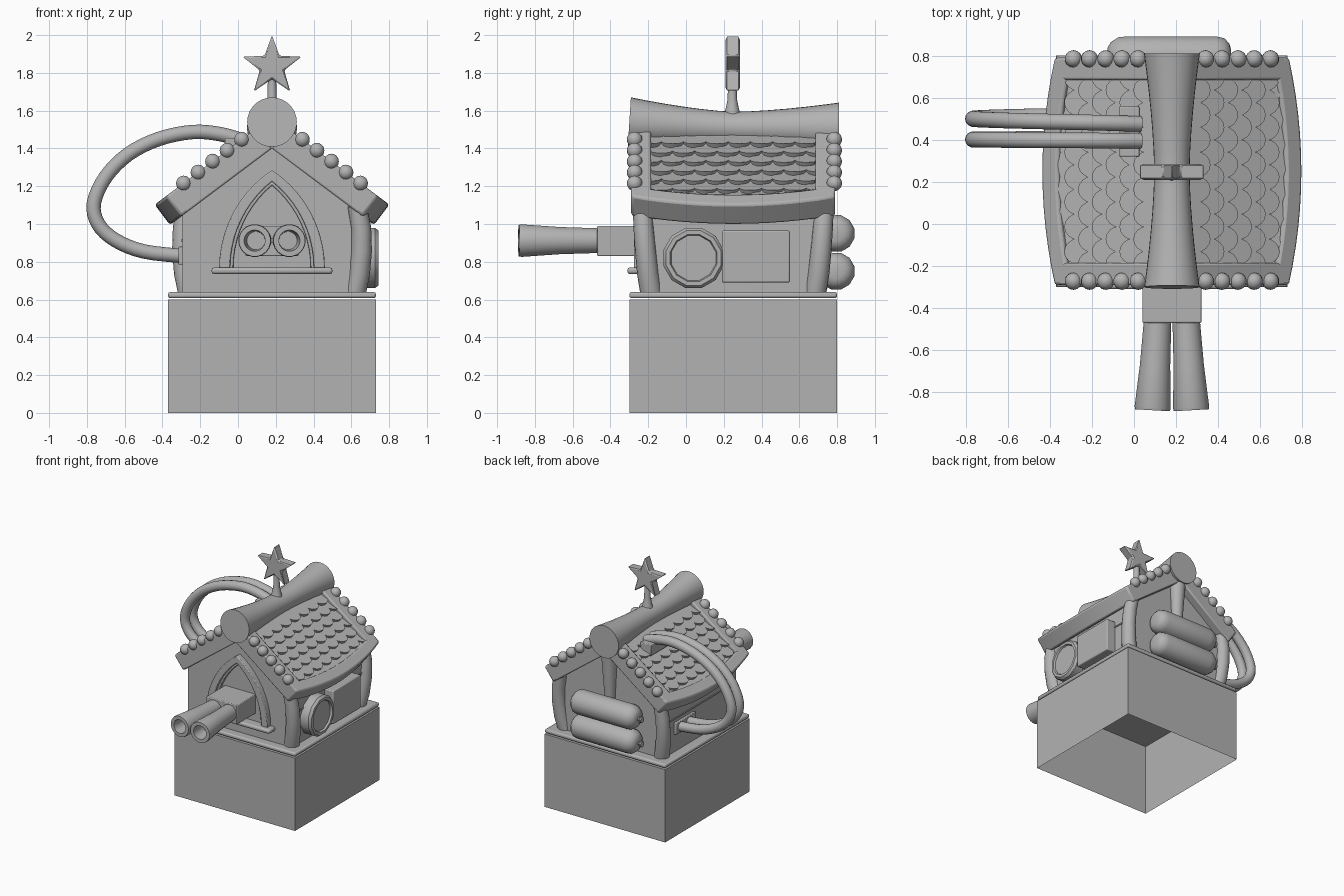
import bpy, bmesh, math
from mathutils import Vector

if "Cube" in bpy.data.objects:
    bpy.data.objects.remove(bpy.data.objects["Cube"])

CX, CY = 0.18, 0.25          # centre of the house
SLOPE, NORM = (0.8, -0.6), (0.6, 0.8)
mat = bpy.data.materials.new("stone_grey")
mat.diffuse_color = (0.45, 0.45, 0.45, 1)
mat.use_nodes = True
mat.node_tree.nodes["Principled BSDF"].inputs["Base Color"].default_value = mat.diffuse_color


def finish(name, bm, bevel=0.0, smooth=35, segs=2):
    bmesh.ops.recalc_face_normals(bm, faces=bm.faces)
    me = bpy.data.meshes.new(name)
    bm.to_mesh(me)
    bm.free()
    ob = bpy.data.objects.new(name, me)
    bpy.context.collection.objects.link(ob)
    me.materials.append(mat)
    if bevel:
        m = ob.modifiers.new("bevel", 'BEVEL')
        m.width, m.segments, m.limit_method = bevel, segs, 'ANGLE'
    bpy.ops.object.select_all(action='DESELECT')
    ob.select_set(True)
    bpy.context.view_layer.objects.active = ob
    bpy.ops.object.shade_smooth_by_angle(angle=math.radians(smooth))
    return ob


def box(name, x0, x1, y0, y1, z0, z1, bevel=0.0):
    bm = bmesh.new()
    bmesh.ops.create_cube(bm, size=1)
    for v in bm.verts:
        v.co = ((x0 + x1) / 2 + v.co.x * (x1 - x0), (y0 + y1) / 2 + v.co.y * (y1 - y0),
                (z0 + z1) / 2 + v.co.z * (z1 - z0))
    return finish(name, bm, bevel)


def prism(bm, bottom, top):
    a, b = [bm.verts.new(p) for p in bottom], [bm.verts.new(p) for p in top]
    bm.faces.new(a)
    bm.faces.new(b[::-1])
    for i in range(len(a)):
        j = (i + 1) % len(a)
        bm.faces.new((a[i], b[i], b[j], a[j]))


def tube(name, pts, radii, n=16, caps=True, smooth=35):
    """Sweep a circle along points, one radius for each point."""
    bm = bmesh.new()
    pts = [Vector(p) for p in pts]
    main = (pts[-1] - pts[0]).normalized()
    ref = Vector((0, 1, 0)) if abs(main.y) < 0.8 else Vector((0, 0, 1))
    rings = []
    for i, p in enumerate(pts):
        t = pts[min(i + 1, len(pts) - 1)] - pts[max(i - 1, 0)]
        if t.length < 1e-6:
            t = main
        u = t.cross(ref).normalized()
        w = u.cross(t).normalized()
        rings.append([bm.verts.new(p + radii[i] * (u * math.cos(2 * math.pi * k / n) + w * math.sin(2 * math.pi * k / n)))
                      for k in range(n)])
    for a, b in zip(rings, rings[1:]):
        for k in range(n):
            bm.faces.new((a[k], a[(k + 1) % n], b[(k + 1) % n], b[k]))
    if caps:
        bm.faces.new(rings[0])
        bm.faces.new(rings[-1])
    return finish(name, bm, smooth=smooth)


def lathe(name, base, axis, prof, n=16):
    """Circular part about an axis, profile of (distance, radius)."""
    base, axis = Vector(base), Vector(axis).normalized()
    bm = bmesh.new()
    q = axis.to_track_quat('Z', 'Y')
    rings = [[bm.verts.new(base + q @ Vector((r * math.cos(2 * math.pi * (k + .5) / n), r * math.sin(2 * math.pi * (k + .5) / n), d)))
              for k in range(n)] for d, r in prof]
    for a, b in zip(rings, rings[1:]):
        for k in range(n):
            bm.faces.new((a[k], a[(k + 1) % n], b[(k + 1) % n], b[k]))
    bm.faces.new(rings[0])
    bm.faces.new(rings[-1])
    return finish(name, bm)


# Hollow pedestal, open underneath, and floor slab
base = box("pedestal", -0.37, 0.73, -0.30, 0.80, 0, 0.60)
bm = bmesh.new()
bm.from_mesh(base.data)
bmesh.ops.delete(bm, geom=[f for f in bm.faces if f.normal.z < -0.9], context='FACES')
bm.to_mesh(base.data)
bm.free()
box("floor_slab", -0.37, 0.73, -0.30, 0.80, 0.607, 0.64, 0.012)

# Gabled house body
bm = bmesh.new()
outline = [(-0.295, 0.64), (0.655, 0.64), (0.655, 1.07), (CX, 1.43), (-0.295, 1.07)]
prism(bm, [(x, -0.23, z) for x, z in outline], [(x, 0.72, z) for x, z in outline])
finish("house_body", bm)
for s in (-1, 1):
    x = CX + s * 0.476
    box("wall_ledge", x - .006, x + .006, -0.22, 0.72, 0.908, 0.918)

# Bowed corner posts (three corners) and the tapered rear post
for sx, sy in ((1, -1), (1, 1), (-1, 1)):
    path = [(0.44, 0.435, 0.64), (0.462, 0.452, 0.74), (0.474, 0.465, 0.86), (0.472, 0.475, 0.98), (0.45, 0.482, 1.10)]
    tube("corner_post", [(CX + sx * a, CY + sy * b, z) for a, b, z in path], [0.058, .057, .055, .053, .05], 16)
tube("rear_post", [(CX, 0.72, 0.66), (CX, 0.73, 1.0), (CX, 0.74, 1.42)], [0.03, 0.04, 0.065], 16)


# Roof: slope coordinates (distance from ridge, y, height above underside)
def roof(s, v, y, h):
    return (CX + s * (SLOPE[0] * v + NORM[0] * h), y, 1.40 + SLOPE[1] * v + NORM[1] * h)


def eave(y):
    return 0.60 + 0.075 * (1 - ((y - CY) / 0.54) ** 2)


def roof_slab(name, s, y0, y1, v0, v1, h0, h1, n, bevel):
    bm = bmesh.new()
    rows = []
    for i in range(n + 1):
        y = y0 + (y1 - y0) * i / n
        rows.append([bm.verts.new(roof(s, v, y, h)) for v, h in ((v0(y), h0), (v1(y), h0), (v1(y), h1), (v0(y), h1))])
    for a, b in zip(rows, rows[1:]):
        for k in range(4):
            bm.faces.new((a[k], a[(k + 1) % 4], b[(k + 1) % 4], b[k]))
    bm.faces.new(rows[0])
    bm.faces.new(rows[-1])
    finish(name, bm, bevel)


def inner_edge(y):
    return eave(y) - 0.095


for s in (-1, 1):
    roof_slab("roof_panel", s, -0.28, 0.78, lambda y: 0.0, lambda y: eave(y) - .02, 0.0, 0.10, 10, 0)
    roof_slab("roof_eave_rail", s, -0.29, 0.79, inner_edge, eave, 0.0, 0.135, 12, 0.014)
    for y0, y1 in ((-0.29, -0.185), (0.685, 0.79)):
        roof_slab("roof_end_rail", s, y0, y1, lambda y: 0.0, lambda y: eave(y) - .03, 0.0, 0.135, 2, 0.01)

    # Overlapping rounded shingles, trimmed by the rails
    bm = bmesh.new()
    for r in range(8):
        for c in range(9):
            yc, vt, w = -0.19 + 0.118 * (c + 0.5 * (r % 2)), -0.02 + 0.082 * r, 0.062
            shape = [(-w, 0)] + [(-w * math.cos(math.pi * k / 8), 0.09 + 0.062 * math.sin(math.pi * k / 8)) for k in range(9)] + [(w, 0)]
            low, high = [], []
            for dy, dv in shape:
                y = min(max(yc + dy, -0.187), 0.687)
                v = min(vt + dv, inner_edge(y) + 0.005)
                tilt = 0.026 * dv / 0.152 - 0.012 * abs(dy / w) ** 2
                low.append(roof(s, v, y, 0.085))
                high.append(roof(s, v, y, 0.104 + tilt))
            if yc - w < 0.67 and vt + 0.05 < inner_edge(yc):
                prism(bm, low, high)
    finish("roof_shingles", bm, smooth=30)

    # Beads along both gable ends
    bm = bmesh.new()
    for y in (-0.272, 0.785):
        for k in range(5):
            r = bmesh.ops.create_uvsphere(bm, u_segments=14, v_segments=10, radius=0.041)
            for v in r["verts"]:
                v.co += Vector((CX + s * (0.16 + 0.077 * k), y, 1.447 - 0.058 * k))
    finish("gable_beads", bm, smooth=60)

# Flared ridge log
ys = [-0.30 + 1.11 * i / 12 for i in range(13)]
tube("ridge_log", [(CX, y, 1.51 + 0.06 * max(0, (CY - y)) ** 1.2) for y in ys],
     [0.084 + 0.048 * abs((y - CY) / 0.555) ** 1.6 for y in ys], 28)

# Star finial on a flared stem
tube("star_stem", [(CX, 0.245, z) for z in (1.57, 1.62, 1.66, 1.76)], [0.045, 0.033, 0.025, 0.022], 12)
bm = bmesh.new()
star = [((0.165, 0.068)[k % 2] * math.sin(math.pi * k / 5), (0.165, 0.068)[k % 2] * math.cos(math.pi * k / 5)) for k in range(10)]
prism(bm, [(CX + a, 0.21, 1.835 + b) for a, b in star], [(CX + a, 0.285, 1.835 + b) for a, b in star])
finish("star", bm, 0.008, segs=1)


# Pointed window arch and sill
def arch(w, h, y):
    R = (w * w + h * h) / (2 * w)
    end = math.acos((R - w) / R)
    half = [(w - R + R * math.cos(end * k / 10), R * math.sin(end * k / 10)) for k in range(11)]
    return [(CX + a, y, 0.765 + b) for a, b in half] + [(CX - a, y, 0.765 + b) for a, b in half[-2::-1]]


def arch_frame(name, w0, h0, w1, h1, yf):
    bm = bmesh.new()
    loops = [[bm.verts.new(p) for p in arch(w, h, y)] for w, h, y in
             ((w0, h0, -0.22), (w0, h0, yf), (w1, h1, yf), (w1, h1, -0.22))]
    for i in range(4):
        a, b = loops[i], loops[(i + 1) % 4]
        for k in range(len(a) - 1):
            bm.faces.new((a[k], a[k + 1], b[k + 1], b[k]))
    bmesh.ops.holes_fill(bm, edges=bm.edges)
    finish(name, bm, 0.006)


arch_frame("window_frame", 0.28, 0.52, 0.222, 0.46, -0.275)
arch_frame("window_inner_trim", 0.225, 0.463, 0.205, 0.44, -0.255)
box("window_sill", -0.14, 0.50, -0.31, -0.22, 0.735, 0.77, 0.013)

# Twin flared barrels on a box mount
box("barrel_mount", 0.04, 0.32, -0.47, -0.20, 0.83, 0.99, 0.006)
for s in (-1, 1):
    a, b = Vector((CX + s * 0.068, -0.46, 0.912)), Vector((CX + s * 0.092, -0.885, 0.912))
    L = (b - a).length
    lathe("barrel", a, b - a, [(0, 0.066), (L * .5, 0.073), (L - .015, 0.087), (L, 0.084), (L, 0.056), (L - .12, 0.048)], 20)

# Round hatch and box on the right wall
lathe("side_hatch", (0.64, 0.04, 0.82), (1, 0, 0),
      [(0, 0.165), (0.085, 0.165), (0.105, 0.15), (0.105, 0.128), (0.09, 0.122)], 12)
box("side_box", 0.64, 0.735, 0.19, 0.55, 0.69, 0.965, 0.008)

# Twin gas canisters with nozzles at the rear
for z in (0.95, 0.75):
    lathe("canister", (-0.125, 0.795, z), (1, 0, 0),
          [(0, 0.045), (0.015, 0.072), (0.05, 0.095), (0.09, 0.1), (0.515, 0.1), (0.555, 0.09), (0.578, 0.065), (0.585, 0.04)], 12)
    lathe("canister_nozzle", (-0.16, 0.795, z), (1, 0, 0), [(0, 0.024), (0.015, 0.024), (0.015, 0.014), (0.05, 0.014)], 10)

# Twin looping hoses with sockets on wall and roof
ctrl = [(0.03, 1.44), (-0.09, 1.475), (-0.24, 1.487), (-0.42, 1.45), (-0.58, 1.37), (-0.70, 1.25), (-0.763, 1.11),
        (-0.74, 1.00), (-0.65, 0.915), (-0.50, 0.855), (-0.29, 0.83)]
fine = []
for i in range(len(ctrl) - 1):
    p = [Vector(ctrl[min(max(i + d, 0), len(ctrl) - 1)]) for d in (-1, 0, 1, 2)]
    for t in (0, 0.25, 0.5, 0.75):
        fine.append(0.5 * (2 * p[1] + (p[2] - p[0]) * t + (2 * p[0] - 5 * p[1] + 4 * p[2] - p[3]) * t * t
                           + (3 * p[1] - p[0] - 3 * p[2] + p[3]) * t ** 3))
fine.append(Vector(ctrl[-1]))
for y0, y1 in ((0.395, 0.405), (0.475, 0.515)):
    n = len(fine) - 1
    tube("hose", [(p.x, y0 + (y1 - y0) * i / n, p.y) for i, p in enumerate(fine)], [0.038] * (n + 1), 14, smooth=50)
box("hose_wall_socket", -0.315, -0.29, 0.32, 0.58, 0.785, 0.88, 0.005)
box("hose_roof_socket", -0.07, 0.025, 0.32, 0.56, 1.36, 1.455, 0.006)
